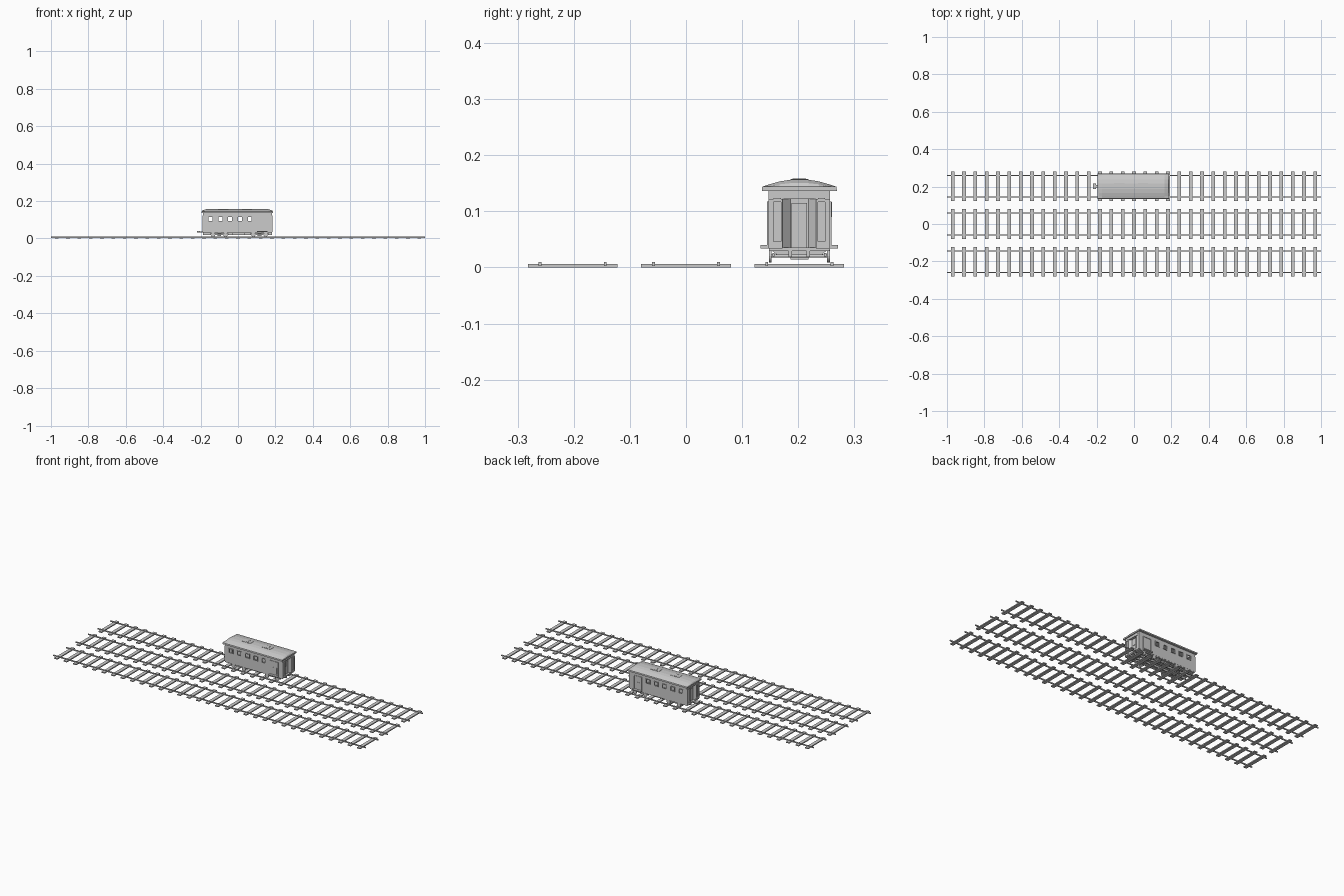
import bpy, bmesh, math
from mathutils import Matrix

if "Cube" in bpy.data.objects:
    bpy.data.objects.remove(bpy.data.objects["Cube"])

CY = 0.202          # centre line of the carriage
X0, X1 = -0.187, 0.181


def finish(name, bm):
    bmesh.ops.recalc_face_normals(bm, faces=bm.faces)
    me = bpy.data.meshes.new(name)
    bm.to_mesh(me)
    bm.free()
    ob = bpy.data.objects.new(name, me)
    bpy.context.collection.objects.link(ob)
    return ob


def add_box(bm, x0, x1, y0, y1, z0, z1):
    m = Matrix.Translation(((x0 + x1) / 2, (y0 + y1) / 2, (z0 + z1) / 2)) @ \
        Matrix.Diagonal((abs(x1 - x0), abs(y1 - y0), abs(z1 - z0), 1))
    bmesh.ops.create_cube(bm, size=1, matrix=m)


def boxes(name, items):
    bm = bmesh.new()
    for b in items:
        add_box(bm, *b)
    return finish(name, bm)


def both(x0, x1, y0, y1, z0, z1):
    """Box on both sides of the carriage, y measured from its centre line."""
    return [(x0, x1, CY + s * y0, CY + s * y1, z0, z1) for s in (1, -1)]


def loft(name, rings):
    bm = bmesh.new()
    vs = [[bm.verts.new(p) for p in r] for r in rings]
    n = len(vs[0])
    for a, b in zip(vs, vs[1:]):
        for i in range(n):
            bm.faces.new((a[i], a[(i + 1) % n], b[(i + 1) % n], b[i]))
    bm.faces.new(vs[0])
    bm.faces.new(vs[-1])
    return finish(name, bm)


# three tracks: sleepers and rails
for k in (-1, 0, 1):
    y = k * CY
    boxes("sleepers", [((i - 16) * 2 / 33 - 0.01, (i - 16) * 2 / 33 + 0.01,
                        y - 0.08, y + 0.08, 0, 0.006) for i in range(33)])
    boxes("rails", [(-1, 1, y + s * 0.058 - 0.0025, y + s * 0.058 + 0.0025, 0.003, 0.0095)
                    for s in (-1, 1)])

# side walls with window openings
WO, WI, ZB, ZT, W0, W1 = 0.055, 0.051, 0.034, 0.138, 0.092, 0.115
wins = [-0.147 + 0.0525 * i for i in range(5)]
walls = both(X0, X1, WI, WO, ZB, W0) + both(X0, X1, WI, WO, W1, ZT)
edge = X0
for w in wins:
    walls += both(edge, w - 0.0125, WI, WO, W0, W1)
    edge = w + 0.0125
walls += both(edge, X1, WI, WO, W0, W1)
boxes("side_walls", walls)

# window frames
frames = []
for w in wins:
    for s in (-1, 1):
        frames += both(w + s * 0.0125 - 0.002, w + s * 0.0125 + 0.002, 0.052, 0.058, W0 - 0.002, W1 + 0.002)
    frames += both(w - 0.0125, w + 0.0125, 0.052, 0.058, W0 - 0.002, W0 + 0.001)
    frames += both(w - 0.0125, w + 0.0125, 0.052, 0.058, W1 - 0.001, W1 + 0.002)
boxes("window_frames", frames)

# side doors: frame, panel and step
door = both(0.102, 0.106, 0.054, 0.0575, 0.04, 0.117) + both(0.151, 0.155, 0.054, 0.0575, 0.04, 0.117)
door += both(0.102, 0.155, 0.054, 0.0575, 0.114, 0.118)
door += both(0.111, 0.146, 0.054, 0.056, 0.045, 0.082)
boxes("side_doors", door)
boxes("side_steps", both(0.102, 0.157, 0.05, 0.069, 0.034, 0.04))

# end walls with recessed doorway, splayed jambs and end panels
for d, xe in ((1, X1), (-1, X0)):
    plan = [(0, 0.055), (0, 0.030), (-0.014, 0.016), (-0.014, -0.016), (0, -0.030), (0, -0.055)]
    back = [(-0.004, -0.055), (-0.004, -0.032), (-0.018, -0.017), (-0.018, 0.017), (-0.004, 0.032), (-0.004, 0.055)]
    loft("end_wall", [[(xe + d * x, CY + y, z) for x, y in plan + back] for z in (ZB, 0.122)])
    trim = [(xe - d * 0.02, xe, CY - 0.055, CY + 0.055, 0.122, ZT)]
    for a, b in ((0.03, 0.033), (0.046, 0.055)):
        trim += both(xe - d * 0.002, xe + d * 0.003, a, b, ZB, 0.122)
    for a, b in ((ZB, 0.046), (0.117, 0.124)):
        trim += both(xe - d * 0.002, xe + d * 0.003, 0.033, 0.046, a, b)
    boxes("end_trim", trim)
    xd = xe - d * 0.014
    boxes("end_door", [(xd, xd + d * 0.003, CY - 0.014, CY + 0.014, ZB, 0.115),
                       (xd, xd + d * 0.005, CY - 0.009, CY + 0.009, 0.08, 0.108)])

# floor
boxes("floor", [(X0, X1, CY - 0.054, CY + 0.054, 0.029, 0.036)])

# arched roof with lowered ends
top = [(0.067, 0.0), (0.066, 0.35), (0.053, 0.6), (0.035, 0.85), (0.015, 1.0)]
rings = []
for x, h in ((-0.195, 0.35), (-0.190, 0.7), (-0.172, 1), (0.164, 1), (0.182, 0.7), (0.187, 0.35)):
    prof = [(y, 0.136 + (0.0205 * t * h if t > 0.35 and h > 0.35 else 0.008 * min(1, t / 0.35)))
            for y, t in top]
    prof = [(y, max(z, 0.144) if i else z) for i, (y, z) in enumerate(prof)]
    prof += [(-y, z) for y, z in reversed(prof)]
    prof[0], prof[-1] = (0.067, 0.136), (-0.067, 0.136)
    rings.append([(x, CY + y, z) for y, z in prof])
loft("roof", rings)

# roof vents
for a, b in ((-0.106, -0.052), (0.022, 0.076)):
    boxes("roof_vent", [(a, b, CY - 0.016, CY + 0.016, 0.152, 0.158),
                        (a + 0.018, b - 0.018, CY - 0.012, CY + 0.012, 0.154, 0.159)])

# underframe: tapered belly beam, crossbars and truss rods
for xa, xb in ((-0.125, -0.075), (0.09, 0.14)):
    loft("bolster", [[(x, CY + y, z) for y, z in ((-0.05, 0.031), (-0.034, 0.018), (0.034, 0.018), (0.05, 0.031))]
                     for x in ((xa + xb) / 2 - 0.008, (xa + xb) / 2 + 0.008)])
boxes("centre_beams", [(X0, X1, CY + s * 0.016 - 0.003, CY + s * 0.016 + 0.003, 0.019, 0.03) for s in (-1, 1)])
boxes("battery_boxes", both(-0.03, 0.035, 0.022, 0.042, 0.02, 0.03))
boxes("coupler", [(-0.22, -0.17, CY - 0.006, CY + 0.006, 0.032, 0.038),
                  (-0.22, -0.203, CY - 0.015, CY + 0.015, 0.032, 0.039)])

# bogies: side frames, wheels and axles
for xc in (-0.1, 0.115):
    boxes("bogie_frame", both(xc - 0.05, xc + 0.05, 0.044, 0.048, 0.02, 0.026)
          + [(xc - 0.01, xc + 0.01, CY - 0.016, CY + 0.016, 0.014, 0.02)])
    for dx in (-0.033, 0.033):
        bm = bmesh.new()
        for y, r, dep in ((-0.052, 0.0115, 0.005), (0.052, 0.0115, 0.005), (0, 0.003, 0.1)):
            bmesh.ops.create_cone(bm, cap_ends=True, segments=16, radius1=r, radius2=r, depth=dep,
                                  matrix=Matrix.Translation((xc + dx, CY + y, 0.0205))
                                  @ Matrix.Rotation(math.pi / 2, 4, 'X'))
        finish("wheelset", bm)
